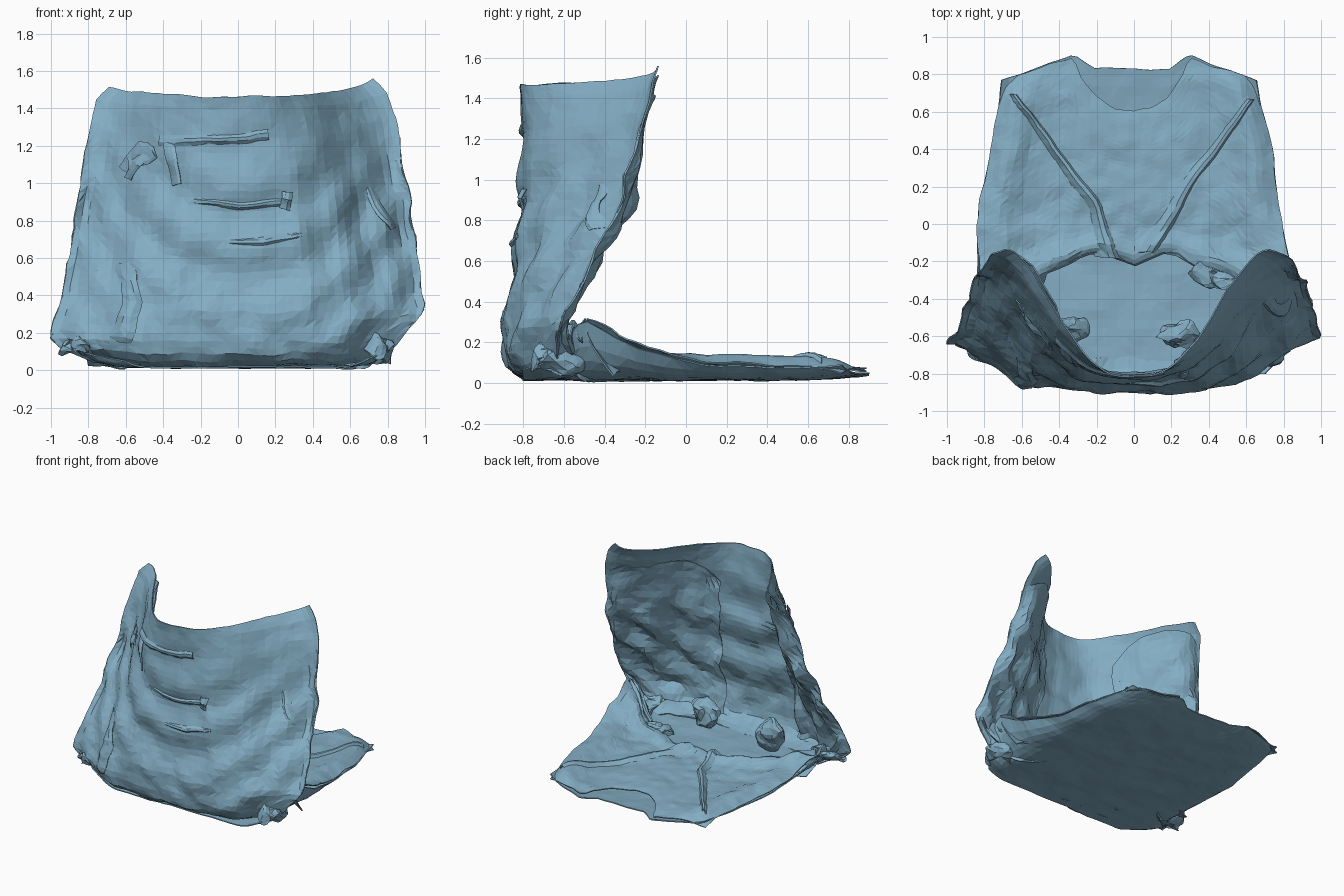
import bpy, bmesh, math, random
from mathutils import Vector, noise

if "Cube" in bpy.data.objects:
    bpy.data.objects.remove(bpy.data.objects["Cube"])

random.seed(4)
CLOTH = bpy.data.materials.new("blue_cloth")
CLOTH.diffuse_color = (0.23, 0.42, 0.55, 1)
CLOTH.use_nodes = True
CLOTH.node_tree.nodes["Principled BSDF"].inputs["Base Color"].default_value = CLOTH.diffuse_color


def lerp_table(table, t):
    """Interpolate rows of (key, values...) sorted by key."""
    t = max(table[0][0], min(table[-1][0], t))
    for a, b in zip(table, table[1:]):
        if t <= b[0]:
            k = (t - a[0]) / (b[0] - a[0])
            return [p + (q - p) * k for p, q in zip(a[1:], b[1:])]


def crumple(p, amount, scale=5.0):
    n = noise.noise_vector(p * scale) + 0.5 * noise.noise_vector(p * scale * 2.3)
    return p + n * amount


def finish(name, bm, thick=0.01):
    for v in bm.verts:
        v.co.z = max(v.co.z, 0.006 if thick else 0.0)
    bmesh.ops.recalc_face_normals(bm, faces=bm.faces)
    me = bpy.data.meshes.new(name)
    bm.to_mesh(me)
    bm.free()
    me.materials.append(CLOTH)
    ob = bpy.data.objects.new(name, me)
    bpy.context.collection.objects.link(ob)
    if thick:
        m = ob.modifiers.new("cloth", "SOLIDIFY")
        m.thickness = thick
        m.offset = 0
    return ob


def sheet(name, fn, nu, nv, u0=-1, u1=1, v0=0, v1=1, rough=0.02, rough0=None, thick=0.008):
    """Faceted cloth sheet from fn(u, v); roughness runs from rough0 (v0) to rough (v1)."""
    bm = bmesh.new()
    r0 = rough if rough0 is None else rough0
    g = [[bm.verts.new(crumple(Vector(fn(u0 + (u1 - u0) * i / nu, v0 + (v1 - v0) * j / nv)),
                               r0 + (rough - r0) * min(1, 2 * j / nv)))
          for i in range(nu + 1)] for j in range(nv + 1)]
    for j in range(nv):
        for i in range(nu):
            a, b, c, d = g[j][i], g[j][i + 1], g[j + 1][i + 1], g[j + 1][i]
            if random.random() < 0.5:
                bm.faces.new((a, b, c)); bm.faces.new((a, c, d))
            else:
                bm.faces.new((a, b, d)); bm.faces.new((b, c, d))
    return finish(name, bm, thick)


# Upright panel rows: v, z centre, z edge, left x, right x, y centre, y edge, curve power
PANEL = [
    (0.00, 0.02, 0.04, 0.78, 0.78, -0.72, -0.56, 2.6),
    (0.04, 0.04, 0.07, 0.86, 0.82, -0.83, -0.60, 2.6),
    (0.08, 0.09, 0.12, 0.96, 0.83, -0.88, -0.63, 2.5),
    (0.14, 0.16, 0.18, 1.00, 0.88, -0.90, -0.64, 2.4),
    (0.22, 0.28, 0.31, 0.96, 1.00, -0.89, -0.62, 2.2),
    (0.38, 0.55, 0.55, 0.91, 0.97, -0.845, -0.50, 1.9),
    (0.60, 0.88, 0.90, 0.86, 0.92, -0.815, -0.30, 1.6),
    (0.85, 1.25, 1.30, 0.79, 0.85, -0.80, -0.20, 1.4),
    (0.95, 1.40, 1.45, 0.75, 0.79, -0.81, -0.16, 1.3),
    (1.00, 1.46, 1.51, 0.69, 0.72, -0.82, -0.14, 1.3),
]


def panel(u, v):
    zc, ze, wl, wr, yc, ye, p = lerp_table(PANEL, v)
    a = abs(u)
    s = 0.5 - 0.5 * math.cos(math.pi * a ** p)
    z = zc + (ze - zc) * a ** 2
    if u > 0 and v > 0.8:
        z += 0.05 * a ** 8 * (v - 0.8) * 5
    # hanging swag folds and vertical side pleats, fading at hem and top
    fade = math.sin(math.pi * min(1, max(0, (v - 0.1) / 0.75)))
    y = yc + (ye - yc) * s + 0.02 * fade * math.sin(17 * z - 14 * a * a + u)
    y += 0.025 * fade * a * math.sin(26 * a + 3 * z)
    return u * (wr if u > 0 else wl), y, z


sheet("upright_panel", panel, 46, 38, rough=0.013, rough0=0.028)


# Inner facings folded back from each side edge, ending in a loose rounded pocket
def facing(s, inner, depth):
    def fn(k, v):
        v *= 1 - 0.12 * abs(2 * k - 1) ** 3
        x, y, z = panel(s * (1 + (inner - 1) * k), v)
        gap = 0.03 * min(1, k * 8) + depth * math.sin(math.pi * k) ** 2
        gap += 0.05 * k * math.sin(9 * k) + 0.02 * k * math.sin(11 * v)
        return x - s * 0.03 * math.sin(math.pi * k), y + gap * (1.15 - v * 0.7), z - 0.04 * k
    return fn


sheet("right_facing", facing(1, 0.25, 0.08), 20, 26, 0, 1, 0.12, 0.92, rough=0.026, rough0=0.04)
sheet("left_facing", facing(-1, 0.42, 0.08), 16, 26, 0, 1, 0.12, 0.97, rough=0.024, rough0=0.04)

# Lying part: y, left half width, right half width, left and right side rise
FLOOR = [
    (-0.88, 0.38, 0.38, 0.04, 0.04), (-0.80, 0.60, 0.70, 0.05, 0.06),
    (-0.68, 0.84, 0.82, 0.09, 0.10), (-0.50, 0.84, 0.86, 0.15, 0.32),
    (-0.25, 0.84, 0.84, 0.12, 0.17), (0.10, 0.83, 0.77, 0.08, 0.09),
    (0.35, 0.77, 0.75, 0.07, 0.08), (0.60, 0.73, 0.69, 0.06, 0.07),
    (0.92, 0.68, 0.62, 0.05, 0.05),
]
SHOULDER = [(0, 0.83), (0.3, 0.83), (0.48, 0.91), (1.0, 0.77)]
NECK = [(0, 0.60), (0.15, 0.62), (0.3, 0.69), (0.42, 0.80), (0.48, 0.90), (1.0, 0.77)]
HEM = [(0, -0.20), (0.2, -0.14), (0.5, -0.24), (0.8, -0.38), (1.0, -0.46)]


def under(u, v):
    y = -0.80 + (lerp_table(SHOULDER, abs(u))[0] + 0.80) * v
    wl, wr, rl, rr = lerp_table(FLOOR, y)
    rise = rr if u > 0 else rl
    return u * (wr if u > 0 else wl), y, 0.018 + (rise - 0.018) * abs(u) ** 11 + 0.025 * v ** 12


def upper(u, v):
    a = abs(u)
    y0, y1 = lerp_table(HEM, a)[0], lerp_table(NECK, a)[0]
    y = y0 + (y1 - y0) * v
    wl, wr, rl, rr = lerp_table(FLOOR, y)
    x = u * (wr if u > 0 else wl)
    rise = rr if u > 0 else rl
    z = 0.085 + (rise - 0.085) * a ** 8
    # puffed side edges and raised hem roll
    z += 0.05 * math.exp(-((a - 0.86) / 0.13) ** 2) * (1 - v ** 16)
    z += 0.07 * math.exp(-((v - 0.05) / 0.07) ** 2) * (0.4 + 0.6 * a) * (1 - 0.7 * a ** 8)
    return x, y, z - 0.02 * v ** 8


sheet("underside_layer", under, 40, 34, rough=0.009)
sheet("upper_layer", upper, 44, 36, rough=0.016, rough0=0.03)


# Diagonal overlapping folds from each shoulder to the middle of the hem
def crease(path):
    def fn(t, w):
        x, y = lerp_table(path, t)
        x += (w - 0.5) * 0.13 * (0.4 + 0.6 * t)
        wl, wr = lerp_table(FLOOR, y)[:2]
        u = x / (wr if x > 0 else wl)
        y0, y1 = lerp_table(HEM, abs(u))[0], lerp_table(NECK, abs(u))[0]
        _, _, z = upper(u, max(0, min(1, (y - y0) / (y1 - y0))))
        return x, y, z - 0.008 + 0.035 * math.sin(math.pi * w ** 1.8)
    return fn


sheet("left_crease", crease([(0, -0.65, 0.69), (0.7, -0.22, 0.10), (1, -0.14, -0.18)]), 24, 5, 0, 1, rough=0.014)
sheet("right_crease", crease([(0, 0.62, 0.67), (0.5, 0.32, 0.27), (1, 0.06, -0.15)]), 24, 5, 0, 1, rough=0.014)


# Hem tucked back below the roll
def tuck(u, k):
    x, y, z = upper(u, 0)
    return x * (1 - 0.05 * k), y + 0.10 * k - 0.05 * math.sin(math.pi * k), z - (z - 0.04) * k


sheet("hem_tuck", tuck, 30, 4, rough=0.03)


# Pleated gussets joining lying part to the upright panel
def gusset(s):
    def fn(k, v):
        a = Vector(panel(s * (1 - 0.04 * v), 0.22 * (1 - v)))
        x, y, z = upper(s * (0.98 - 0.45 * v), 0)
        p = a.lerp(Vector((x, y, z)), k)
        p.z += 0.05 * math.sin(5 * math.pi * k) * (1 - v) - 0.06 * math.sin(math.pi * k)
        p.x -= s * 0.06 * math.sin(math.pi * k)
        return p
    return fn


for side, s in (("left", -1), ("right", 1)):
    sheet(side + "_gusset", gusset(s), 14, 9, 0, 1, rough=0.035)


# Crumpled bunches of cloth at the corners and along the folds
def bunch(name, loc, size, amount=0.06):
    bm = bmesh.new()
    bmesh.ops.create_icosphere(bm, subdivisions=3, radius=1)
    for v in bm.verts:
        p = Vector([c * s for c, s in zip(v.co, size)]) + Vector(loc)
        v.co = crumple(p, amount, 8)
    finish(name, bm, 0)


bunch("left_corner_bunch", (-0.83, -0.62, 0.13), (0.13, 0.10, 0.06))
bunch("right_corner_bunch", (0.74, -0.62, 0.11), (0.07, 0.13, 0.07))
bunch("left_inner_bunch", (-0.36, -0.57, 0.16), (0.10, 0.06, 0.12), 0.05)
bunch("right_inner_bunch", (0.25, -0.60, 0.17), (0.12, 0.06, 0.13), 0.05)
bunch("right_fold_bunch", (0.45, -0.27, 0.11), (0.16, 0.07, 0.025), 0.05)


# Ribbons lying on the front, placed by points of (u, v, lift)
def ribbon(name, path, width, rough=0.016):
    keyed = [(i / (len(path) - 1), *p) for i, p in enumerate(path)]

    def fn(t, w):
        u, v, lift = lerp_table(keyed, t)
        e = lerp_table(keyed, min(1, t + 0.02))
        b = lerp_table(keyed, max(0, t - 0.02))
        du, dv = (e[0] - b[0]) * 0.8, (e[1] - b[1]) * 1.45
        n = math.hypot(du, dv) or 1
        o = (w - 0.5) * width
        x, y, z = panel(u - dv / n * o / 0.8, v + du / n * o / 1.45)
        return x, y - lift - 0.015 * math.sin(math.pi * w), z
    sheet(name, fn, 12, 3, 0, 1, rough=rough, thick=0.005)


ribbon("upper_strap", [(-0.52, 0.82, 0.01), (-0.2, 0.84, 0.0), (0.2, 0.85, 0.015)], 0.05)
ribbon("hanging_strap", [(-0.46, 0.83, 0.0), (-0.43, 0.76, 0.03), (-0.39, 0.67, 0.02)], 0.05)
ribbon("knot_loop", [(-0.74, 0.72, 0.02), (-0.66, 0.80, 0.08), (-0.54, 0.77, 0.04), (-0.72, 0.74, 0.06)], 0.06, 0.03)
ribbon("knot_end", [(-0.60, 0.78, 0.05), (-0.66, 0.74, 0.07), (-0.70, 0.69, 0.02)], 0.05, 0.02)
ribbon("pocket_edge", [(-0.28, 0.62, -0.01), (0.0, 0.60, 0.005), (0.27, 0.605, 0.0)], 0.04)
ribbon("pocket_tab", [(0.27, 0.58, 0.0), (0.29, 0.62, 0.03), (0.29, 0.65, 0.01)], 0.05)
ribbon("lower_fold", [(-0.05, 0.47, -0.01), (0.15, 0.475, 0.005), (0.36, 0.49, -0.01)], 0.04)
ribbon("side_fold", [(0.77, 0.65, -0.01), (0.80, 0.59, 0.02), (0.88, 0.51, 0.0)], 0.05)
ribbon("left_pleat", [(-0.66, 0.40, -0.01), (-0.60, 0.26, 0.025), (-0.64, 0.12, 0.0)], 0.09, 0.03)
